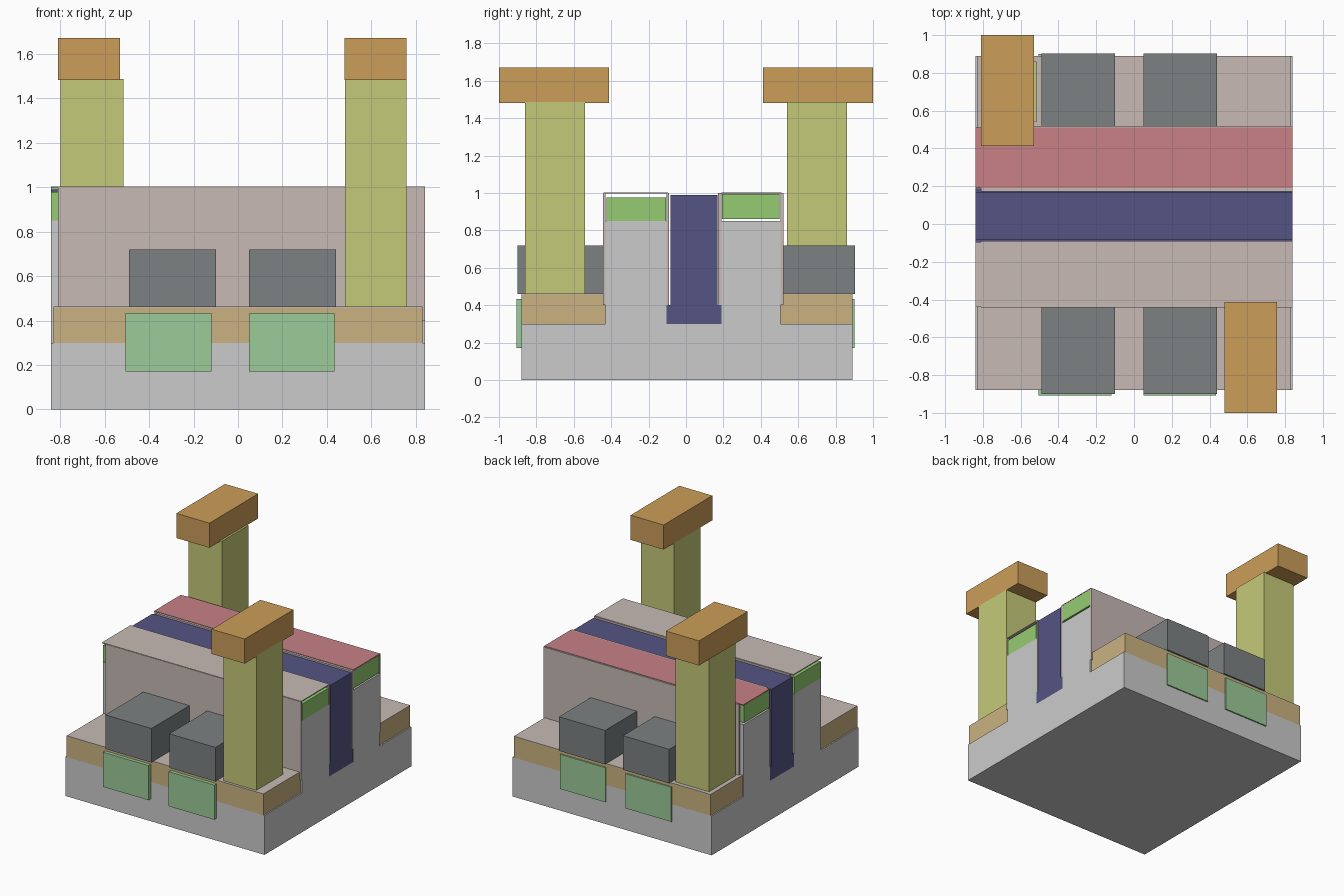
import bpy, bmesh

if "Cube" in bpy.data.objects:
    bpy.data.objects.remove(bpy.data.objects["Cube"])

def mat(name, rgb):
    m = bpy.data.materials.new(name)
    m.diffuse_color = (*rgb, 1)
    m.use_nodes = True
    m.node_tree.nodes["Principled BSDF"].inputs["Base Color"].default_value = m.diffuse_color
    return m

TAN = mat("tan", (0.60, 0.45, 0.22))
BEIGE = mat("beige", (0.57, 0.49, 0.46))
PINK = mat("pink", (0.58, 0.22, 0.24))
BLUE = mat("navy", (0.09, 0.09, 0.23))
LIME = mat("lime", (0.30, 0.60, 0.17))
MINT = mat("mint", (0.33, 0.60, 0.31))
SLATE = mat("slate", (0.20, 0.22, 0.22))
OLIVE = mat("olive", (0.56, 0.59, 0.19))
OCHRE = mat("ochre", (0.60, 0.34, 0.10))

def prism(name, profile, x0, x1, material=None):
    """Extrude a closed (y, z) outline along x."""
    bm = bmesh.new()
    f = bm.faces.new([bm.verts.new((x0, y, z)) for y, z in profile])
    r = bmesh.ops.extrude_face_region(bm, geom=[f])
    bmesh.ops.translate(bm, vec=(x1 - x0, 0, 0),
                        verts=[v for v in r["geom"] if isinstance(v, bmesh.types.BMVert)])
    bmesh.ops.recalc_face_normals(bm, faces=bm.faces)
    me = bpy.data.meshes.new(name)
    bm.to_mesh(me)
    bm.free()
    if material:
        me.materials.append(material)
    ob = bpy.data.objects.new(name, me)
    bpy.context.collection.objects.link(ob)
    return ob

def box(name, x, y, z, material=None):
    (y0, y1), (z0, z1) = y, z
    return prism(name, [(y0, z0), (y1, z0), (y1, z1), (y0, z1)], *x, material)

FULL = (-0.84, 0.84)

# Grey body: wide base with two ridges and a slot between them
prism("body", [(-0.88, 0), (0.89, 0), (0.89, 0.30), (0.505, 0.30), (0.505, 0.85),
               (0.19, 0.85), (0.19, 0.30), (-0.105, 0.30), (-0.105, 0.85),
               (-0.43, 0.85), (-0.43, 0.30), (-0.88, 0.30)], *FULL)

# Centre filling, wider at the foot
prism("centre_core", [(-0.104, 0.30), (0.189, 0.30), (0.189, 0.40), (0.168, 0.40),
                      (0.168, 0.99), (-0.083, 0.99), (-0.083, 0.40), (-0.104, 0.40)],
      -0.84, 0.84, BLUE)

# Green cap blocks under the roofs, with narrow open gaps
box("front_cap_block", FULL, (-0.425, -0.108), (0.85, 0.977), LIME)
box("back_cap_block", FULL, (0.193, 0.50), (0.862, 0.995), LIME)

# Thin wall cladding on each ridge and flat roof sheets
for name, y in (("front_outer", (-0.443, -0.43)), ("front_inner", (-0.105, -0.09)),
                ("back_inner", (0.172, 0.19)), ("back_outer", (0.505, 0.52))):
    box(name + "_wall", (-0.81, 0.84), y, (0.40, 1.0), BEIGE)
box("front_roof", FULL, (-0.44, -0.095), (0.996, 1.003), BEIGE)
box("back_roof", FULL, (0.19, 0.51), (0.996, 1.003), PINK)

# Side ledges with thin decks
for side, y in (("front", (-0.88, -0.43)), ("back", (0.505, 0.89))):
    box(side + "_ledge", (-0.83, 0.83), y, (0.30, 0.457), TAN)
    box(side + "_deck", (-0.83, 0.83), y, (0.457, 0.462), BEIGE)

# Dark boxes on the ledges and panels below them
for i, x in enumerate(((-0.49, -0.10), (0.05, 0.44))):
    box(f"front_box_{i}", x, (-0.90, -0.44), (0.46, 0.72), SLATE)
    box(f"back_box_{i}", x, (0.52, 0.903), (0.46, 0.72), SLATE)
for i, x in enumerate(((-0.505, -0.12), (0.05, 0.435))):
    box(f"front_panel_{i}", x, (-0.907, -0.87), (0.17, 0.434), MINT)
    box(f"back_panel_{i}", x, (0.88, 0.90), (0.17, 0.434), MINT)

# Two tall columns on opposite corners with overhanging caps
box("front_column", (0.48, 0.757), (-0.86, -0.54), (0.46, 1.487), OLIVE)
box("front_column_cap", (0.478, 0.757), (-1.0, -0.413), (1.482, 1.67), OCHRE)
box("back_column", (-0.797, -0.515), (0.54, 0.86), (0.46, 1.487), OLIVE)
box("back_column_cap", (-0.81, -0.53), (0.413, 1.0), (1.482, 1.67), OCHRE)
